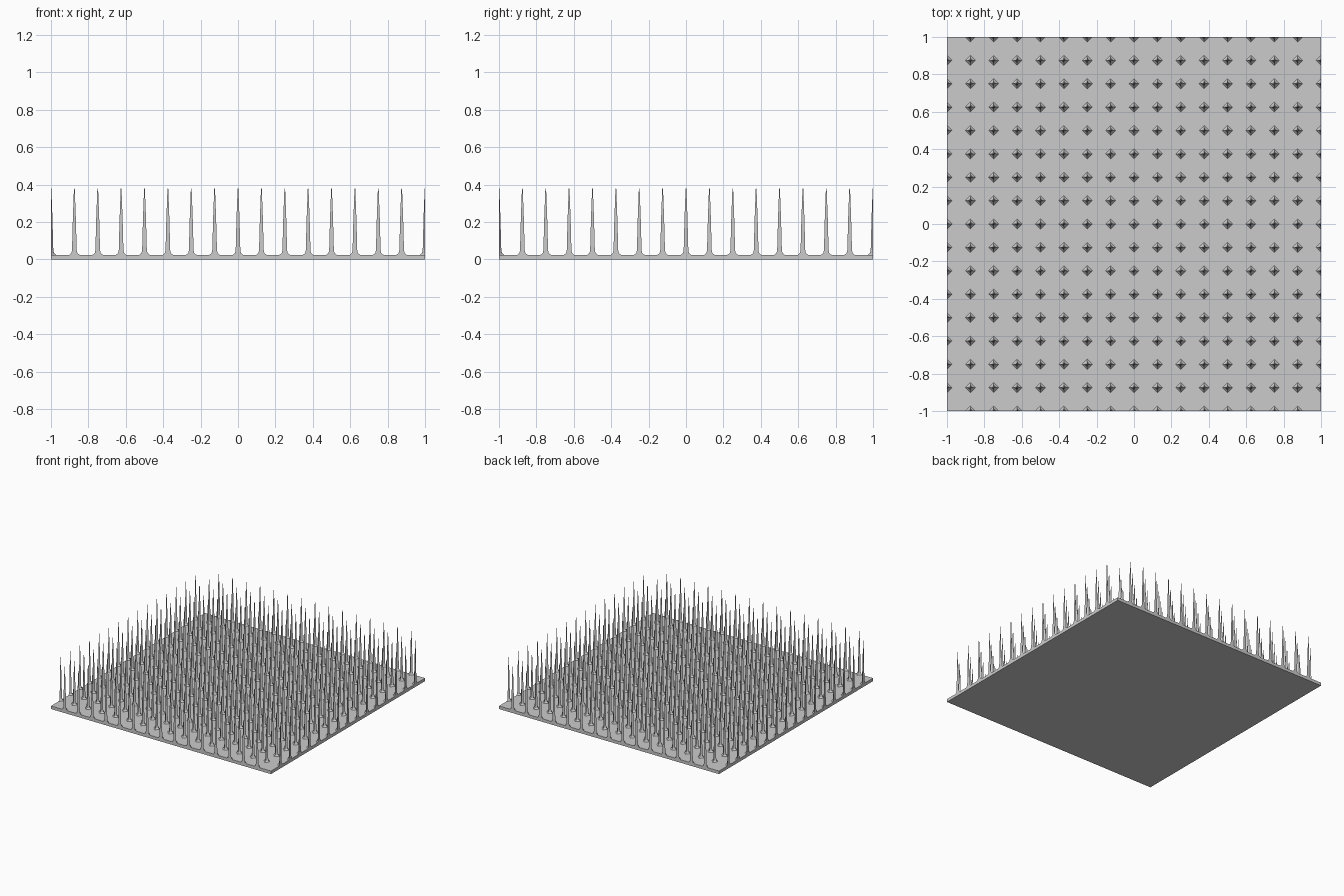
import bpy, bmesh

if "Cube" in bpy.data.objects:
    bpy.data.objects.remove(bpy.data.objects["Cube"])

N = 16                 # grid cells per side
STEP = 2 / N
BASE_Z = 0.025
# spike profile: (radius, height), flared foot and slender taper
PROFILE = [(0.027, BASE_Z), (0.016, 0.034), (0.0125, 0.05), (0.008, 0.22), (0.002, 0.38)]


def clamp(v):
    return max(-1.0, min(1.0, v))


def add_spike(bm, cx, cy):
    # four-sided spike, cut flat where it reaches the plate edge
    rings = []
    for r, z in PROFILE:
        rings.append([bm.verts.new((clamp(cx + r * dx), clamp(cy + r * dy), z))
                      for dx, dy in ((1, 0), (0, 1), (-1, 0), (0, -1))])
    for a, b in zip(rings, rings[1:]):
        for i in range(4):
            j = (i + 1) % 4
            bm.faces.new((a[i], a[j], b[j], b[i]))
    bm.faces.new(rings[-1])


def make_object(name, bm):
    me = bpy.data.meshes.new(name)
    bm.to_mesh(me)
    bm.free()
    ob = bpy.data.objects.new(name, me)
    bpy.context.collection.objects.link(ob)
    return ob


# flat square plate
bm = bmesh.new()
bmesh.ops.create_cube(bm, size=1)
bmesh.ops.scale(bm, vec=(2, 2, BASE_Z), verts=bm.verts)
bmesh.ops.translate(bm, vec=(0, 0, BASE_Z / 2), verts=bm.verts)
make_object("base_plate", bm)

# grid of spikes, none on the four corners
bm = bmesh.new()
for i in range(N + 1):
    for j in range(N + 1):
        if i in (0, N) and j in (0, N):
            continue
        add_spike(bm, -1 + i * STEP, -1 + j * STEP)
make_object("spikes", bm)
